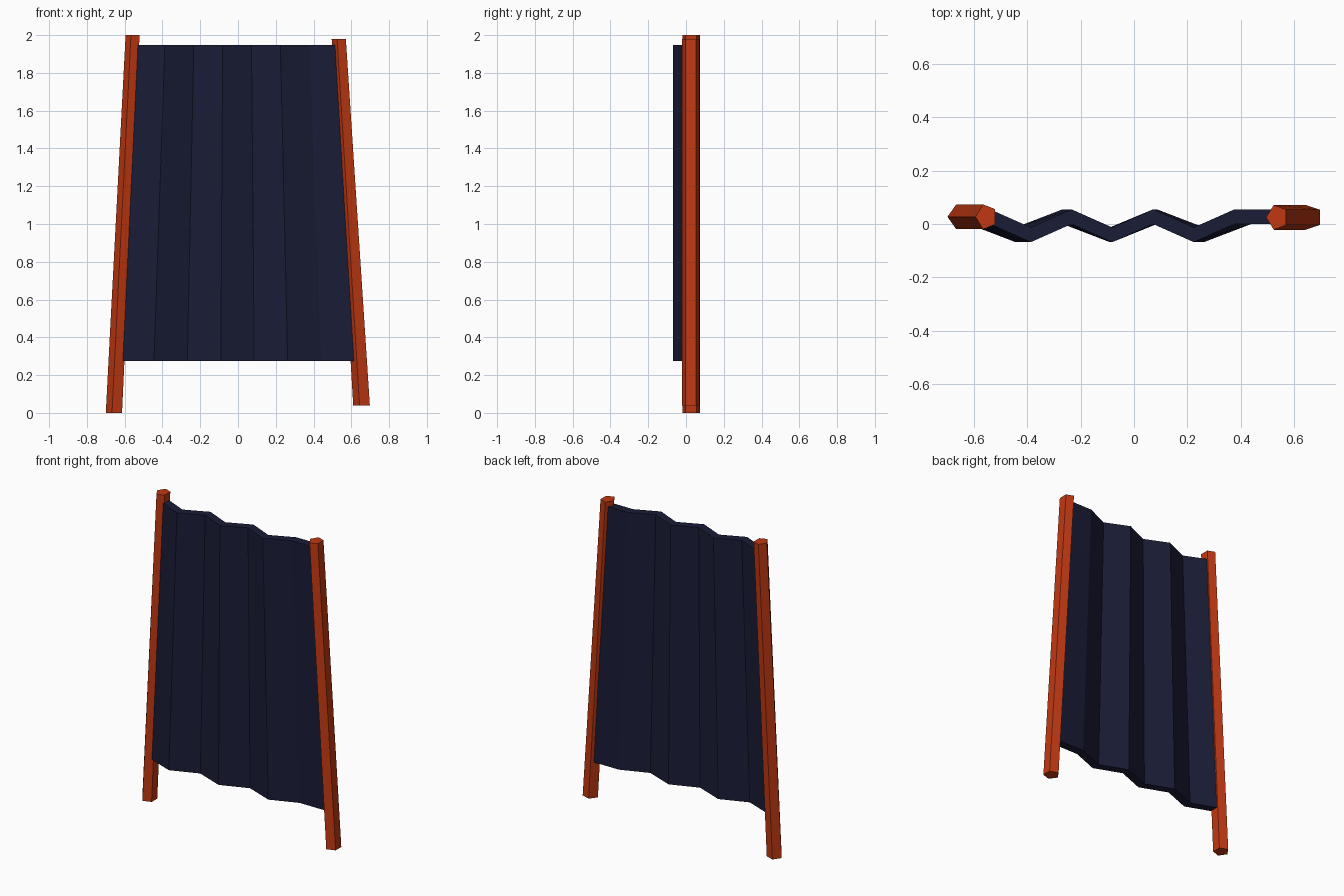
import bpy, bmesh, math

if "Cube" in bpy.data.objects:
    bpy.data.objects.remove(bpy.data.objects["Cube"])


def material(name, rgb):
    m = bpy.data.materials.new(name)
    m.diffuse_color = (*rgb, 1)
    m.use_nodes = True
    m.node_tree.nodes["Principled BSDF"].inputs["Base Color"].default_value = m.diffuse_color
    return m


def loft(name, rings, mat):
    """Closed solid skinned between a bottom and a top ring of points."""
    bm = bmesh.new()
    low, high = [[bm.verts.new(p) for p in ring] for ring in rings]
    n = len(low)
    for i in range(n):
        j = (i + 1) % n
        bm.faces.new((low[i], low[j], high[j], high[i]))
    bm.faces.new(low[::-1])
    bm.faces.new(high)
    bmesh.ops.recalc_face_normals(bm, faces=bm.faces)
    mesh = bpy.data.meshes.new(name)
    bm.to_mesh(mesh)
    bm.free()
    mesh.materials.append(mat)
    obj = bpy.data.objects.new(name, mesh)
    bpy.context.collection.objects.link(obj)
    return obj


def pentagon(x0, x1, yc, z, r=0.049):
    """Five-sided ring pointing to -x, fitted between x0 and x1."""
    ring = []
    for i in range(5):
        a = math.pi + i * math.tau / 5
        t = (math.cos(a) + 1) / (1 + math.cos(math.pi / 5))
        ring.append((x0 + t * (x1 - x0), yc + r * math.sin(a), z))
    return ring


orange = material("orange_wood", (0.53, 0.04, 0.006))
navy = material("navy_cloth", (0.010, 0.012, 0.038))

# Leaning posts, narrower at the top
loft("left_post", (pentagon(-0.70, -0.614, 0.027, 0.0),
                   pentagon(-0.595, -0.521, 0.027, 2.0)), orange)
loft("right_post", (pentagon(0.61, 0.698, 0.025, 0.04),
                    pentagon(0.496, 0.571, 0.025, 1.98)), orange)

# Pleated cloth: zigzag strip, wider at the bottom
BACK, FRONT = 0.055, -0.013
pleats = [BACK, FRONT, BACK, FRONT, BACK, FRONT, BACK, BACK]


def zigzag(x0, x1, z, thick=0.055):
    pts = [(x0 + (x1 - x0) * i / 7, y, z) for i, y in enumerate(pleats)]
    return pts + [(x, y - thick, z) for x, y, z in reversed(pts)]


loft("cloth_panel", (zigzag(-0.622, 0.617, 0.275),
                     zigzag(-0.54, 0.53, 1.947)), navy)
